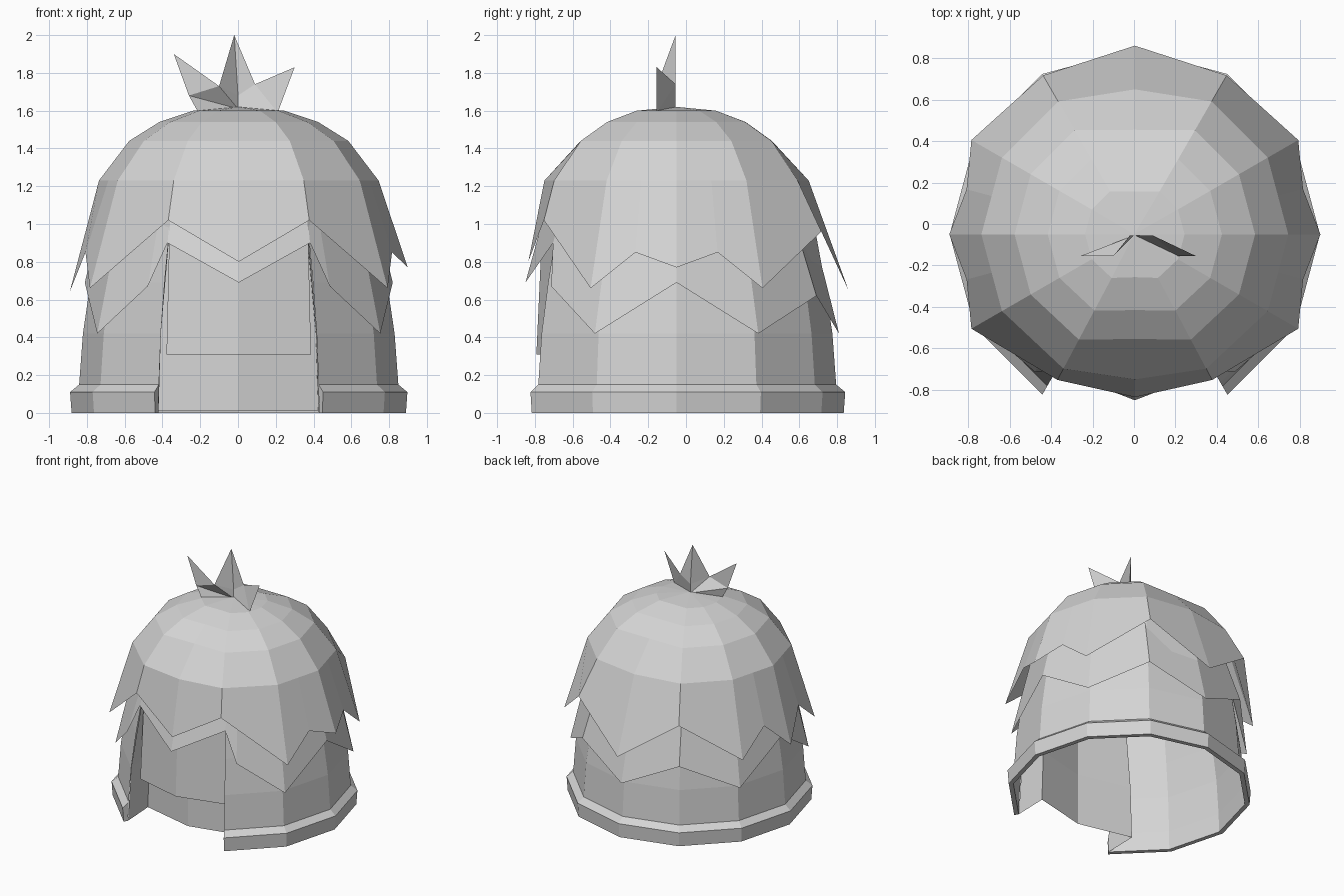
import bpy
from math import sin, cos, radians

cube = bpy.data.objects.get("Cube")
if cube:
    bpy.data.objects.remove(cube)

grey = bpy.data.materials.new("plain grey")
grey.use_nodes = True
grey.diffuse_color = (0.66, 0.66, 0.66, 1)
grey.node_tree.nodes["Principled BSDF"].inputs["Base Color"].default_value = (0.66, 0.66, 0.66, 1)

CY = -0.05  # axis of the helmet


def point(angle, r, z, squash=1.0):
    """Point at an angle measured from the front towards +x."""
    a = radians(angle)
    return (0.004 + r * sin(a), CY - r * cos(a) * squash, z)


def on_side(angle, r):
    """Radius of a twelve-sided outline at any angle."""
    return r * cos(radians(15)) / cos(radians(angle % 30 - 15))


def ring(angles, r, z, squash=1.0):
    return [point(a, on_side(a, r), z, squash) for a in angles]


def flattened(angles, r, z, flat):
    """Dome ring whose front and back corners are pulled in."""
    return [point(a, on_side(a, r), z, flat if a in (0, 180) else 1) for a in angles]


def build(name, verts, faces):
    mesh = bpy.data.meshes.new(name)
    mesh.from_pydata(verts, [], faces)
    mesh.materials.append(grey)
    obj = bpy.data.objects.new(name, mesh)
    bpy.context.collection.objects.link(obj)
    return obj


def loft(name, rings, closed=True, top=None, caps=False):
    """Skin of quads between rings, listed from the top down."""
    n = len(rings[0])
    verts = [p for r in rings for p in r]
    faces = []
    for i in range(len(rings) - 1):
        for j in range(n if closed else n - 1):
            k = (j + 1) % n
            faces.append((i * n + j, (i + 1) * n + j, (i + 1) * n + k, i * n + k))
    if top:
        verts.append(top)
        faces += [(len(verts) - 1, j, (j + 1) % n) for j in range(n)]
    if caps:
        faces.append([i * n for i in range(len(rings) - 1)])
        faces.append([i * n + n - 1 for i in range(len(rings) - 1)][::-1])
    return build(name, verts, faces)


def mirrored(half):
    """Edge points (angle, r, z) from front to back, continued up the other side."""
    return half + [(360 - a, r, z) for a, r, z in reversed(half) if 0 < a < 180]


# Upper dome with its zigzag hem; one side tip hangs lower
hem = mirrored([(0, 0.785, 0.80), (28, 0.795, 1.02), (60, 0.91, 0.66), (75, 0.84, 0.85),
                (90, 0.895, 0.77), (105, 0.84, 0.85), (120, 0.91, 0.66),
                (150, 0.885, 0.96), (180, 0.91, 0.65)])
hem = [(a, r, 0.64 if a == 270 else z) for a, r, z in hem]
angles = [h[0] for h in hem]
loft("upper_dome",
     [flattened(angles, r, z, s) for r, z, s in ((0.24, 1.60, 0.86), (0.42, 1.54, 0.87),
                                                 (0.58, 1.44, 0.87), (0.74, 1.23, 0.945))]
     + [[point(*h) for h in hem]], top=(0, CY, 1.62))

# Second layer below it
hem = mirrored([(0, 0.80, 0.69), (30, 0.755, 0.90), (36, 0.82, 0.67), (60, 0.865, 0.42),
                (90, 0.815, 0.69), (120, 0.865, 0.42), (150, 0.855, 0.62), (180, 0.86, 0.42)])
angles = [h[0] for h in hem]
loft("second_layer", [ring(angles, 0.71, 1.12, 0.96), [point(*h) for h in hem]])

# Lower shell, open at the front
sides = range(30, 331, 30)
loft("lower_shell", [ring(sides, r, z) for r, z in
                     ((0.71, 1.10), (0.785, 0.69), (0.825, 0.42), (0.845, 0.15))],
     closed=False)

# Thin rim band with a gap at the front
loft("rim_band", [ring(sides, r, z) for r, z in
                  ((0.845, 0.15), (0.893, 0.11), (0.885, 0.0), (0.85, 0.0), (0.845, 0.15))],
     closed=False, caps=True)

# Folded wall set back behind the front gap
levels = ((0.95, 0.365), (0.42, 0.412), (0.01, 0.425))
wall = [[(-w, -0.53, z), (0, -0.63, z), (w, -0.53, z)] for z, w in levels]
loft("front_wall", wall, closed=False)

# Cheeks joining the shell edge to the wall
for side, label in ((1, "left"), (-1, "right")):
    outer = [point(30 * side, r, z) for r, z in ((0.735, 0.95), (0.825, 0.42), (0.85, 0.0))]
    inner = [row[1 + side] for row in wall]
    loft(label + "_cheek", [[o, i] for o, i in zip(outer, inner)], closed=False)

# Front plate hanging over the gap
loft("front_plate", [ring((-30, 0, 30), r, z, s) for r, z, s in
                     ((0.73, 1.05, 0.97), (0.765, 0.31, 0.97))], closed=False)

# Crest of three folded points
back, fore = -0.055, -0.155
crest = [(-0.21, fore, 1.59), (-0.26, fore, 1.68), (-0.34, fore, 1.90), (-0.10, fore, 1.73),
         (0, back, 1.68), (0, back, 1.61), (-0.02, back, 2.0), (0.09, back, 1.74),
         (0.30, fore, 1.83), (0.21, fore, 1.59)]
build("crest", crest, [(0, 5, 1), (1, 5, 3), (5, 4, 3), (1, 3, 2), (3, 4, 6), (4, 7, 6),
                       (5, 9, 7, 4), (9, 8, 7)])
